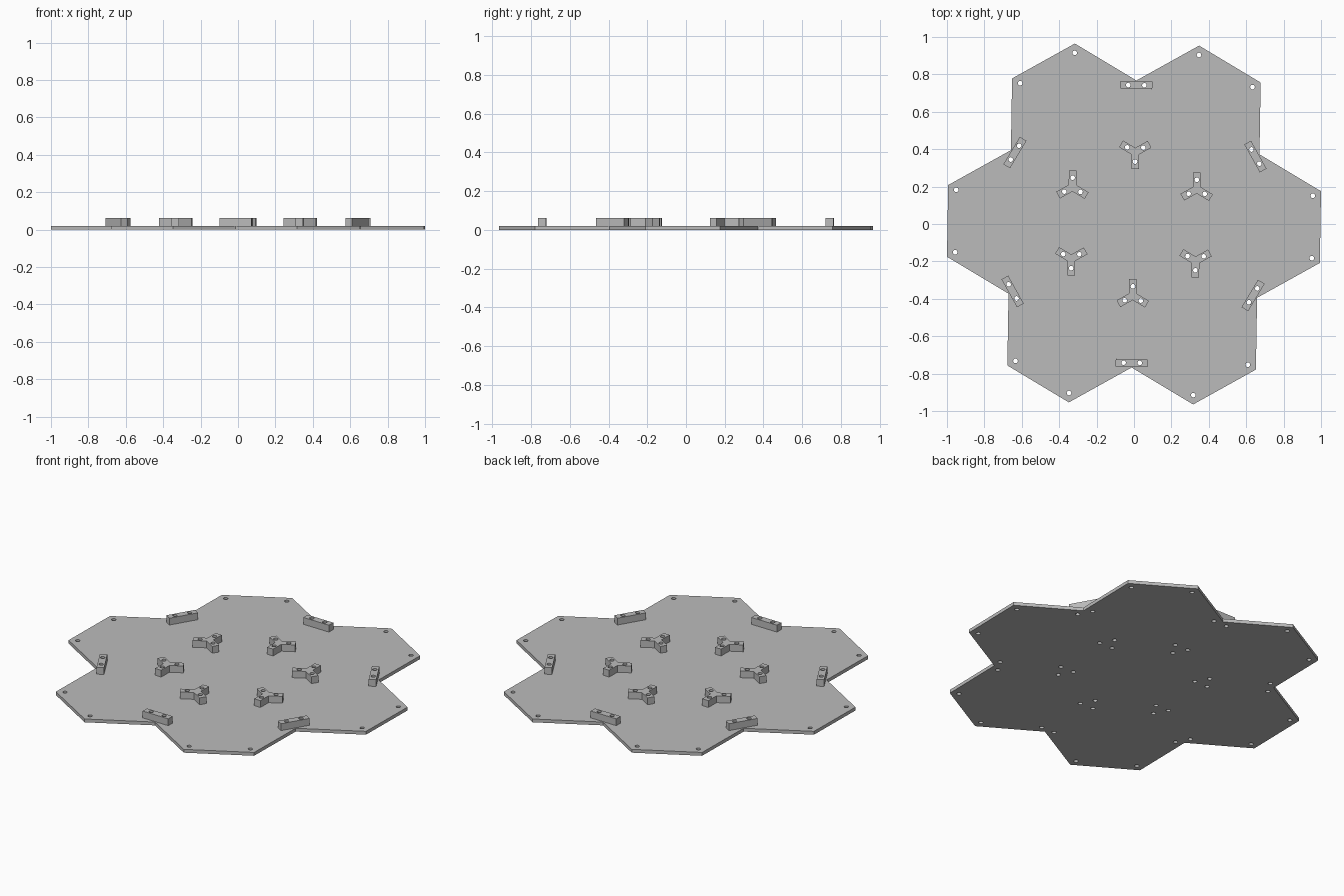
import bpy
from math import cos, sin, pi, radians, sqrt, atan

if "Cube" in bpy.data.objects:
    bpy.data.objects.remove(bpy.data.objects["Cube"], do_unlink=True)

R = 0.3837              # edge length of one hexagon cell
TILT = radians(-0.95)   # slight turn of the whole pattern
INSET = 0.05            # screw hole distance from a cell corner
HOLE = 0.0125
PLATE_TOP, BLOCK_TOP = 0.02, 0.061
WIDTH = 0.041           # width of the connector blocks

grey = bpy.data.materials.new("plain grey")
grey.use_nodes = True
grey.diffuse_color = (0.5, 0.5, 0.5, 1)
grey.node_tree.nodes["Principled BSDF"].inputs["Base Color"].default_value = (0.5, 0.5, 0.5, 1)


def polar(r, a, origin=(0, 0)):
    return origin[0] + r * cos(a), origin[1] + r * sin(a)


def prism(name, outline, holes, z0, z1, location=(0, 0), angle=0):
    """Extrude a flat outline with round through holes."""
    curve = bpy.data.curves.new(name, 'CURVE')
    curve.dimensions = '2D'
    curve.fill_mode = 'BOTH'
    curve.extrude = (z1 - z0) / 2
    rings = [[polar(HOLE, 2 * pi * i / 16, h) for i in range(16)] for h in holes]
    for ring in [outline] + rings:
        spline = curve.splines.new('POLY')
        spline.points.add(len(ring) - 1)
        for point, (x, y) in zip(spline.points, ring):
            point.co = (x, y, 0, 1)
        spline.use_cyclic_u = True
        spline.use_smooth = False
    obj = bpy.data.objects.new(name, curve)
    bpy.context.collection.objects.link(obj)
    obj.location = (*location, (z0 + z1) / 2)
    obj.rotation_euler.z = angle
    bpy.ops.object.select_all(action='DESELECT')
    obj.select_set(True)
    bpy.context.view_layer.objects.active = obj
    bpy.ops.object.convert(target='MESH')
    obj = bpy.context.object
    obj.data.materials.clear()
    obj.data.materials.append(grey)
    bpy.ops.object.shade_flat()
    return obj


sixths = [k * pi / 3 for k in range(6)]
half_edge = atan(sqrt(3) / 9)   # angle from a cell axis to its outer corners

# Base plate: outline of seven joined hexagons, a hole near every cell corner
outline = []
for a in sixths:
    outline += [polar(sqrt(7) * R, a - half_edge),
                polar(sqrt(7) * R, a + half_edge),
                polar(2 * R, a + pi / 6)]
centres = [(0, 0)] + [polar(sqrt(3) * R, a) for a in sixths]
holes = [polar(R - INSET, a + pi / 6, c) for c in centres for a in sixths]
prism("base_plate", outline, holes, 0, PLATE_TOP, angle=TILT)

# Three-armed connector profile, one arm pointing to the plate centre
arm, w = 0.088, WIDTH / 2
tripod, tripod_holes = [], []
for d in (pi / 3, pi, 5 * pi / 3):
    for along, across in ((arm, -w), (arm, w)):
        tripod.append((along * cos(d) - across * sin(d), along * sin(d) + across * cos(d)))
    tripod.append(polar(w / sin(pi / 3), d + pi / 3))
    tripod_holes.append(polar(INSET, d))

# Straight connector profile
length = 0.0855
bar = [(-w, -length), (w, -length), (w, length), (-w, length)]
spread = INSET * sin(pi / 3)
bar_holes = [(0, -spread), (0, spread)]

for i, a in enumerate(sixths):
    turn = a + pi / 6 + TILT
    prism(f"tripod_connector_{i + 1}", tripod, tripod_holes,
          PLATE_TOP, BLOCK_TOP, polar(R, turn), turn)
    prism(f"edge_connector_{i + 1}", bar, bar_holes,
          PLATE_TOP, BLOCK_TOP, polar(2 * R - INSET / 2, turn), turn)
